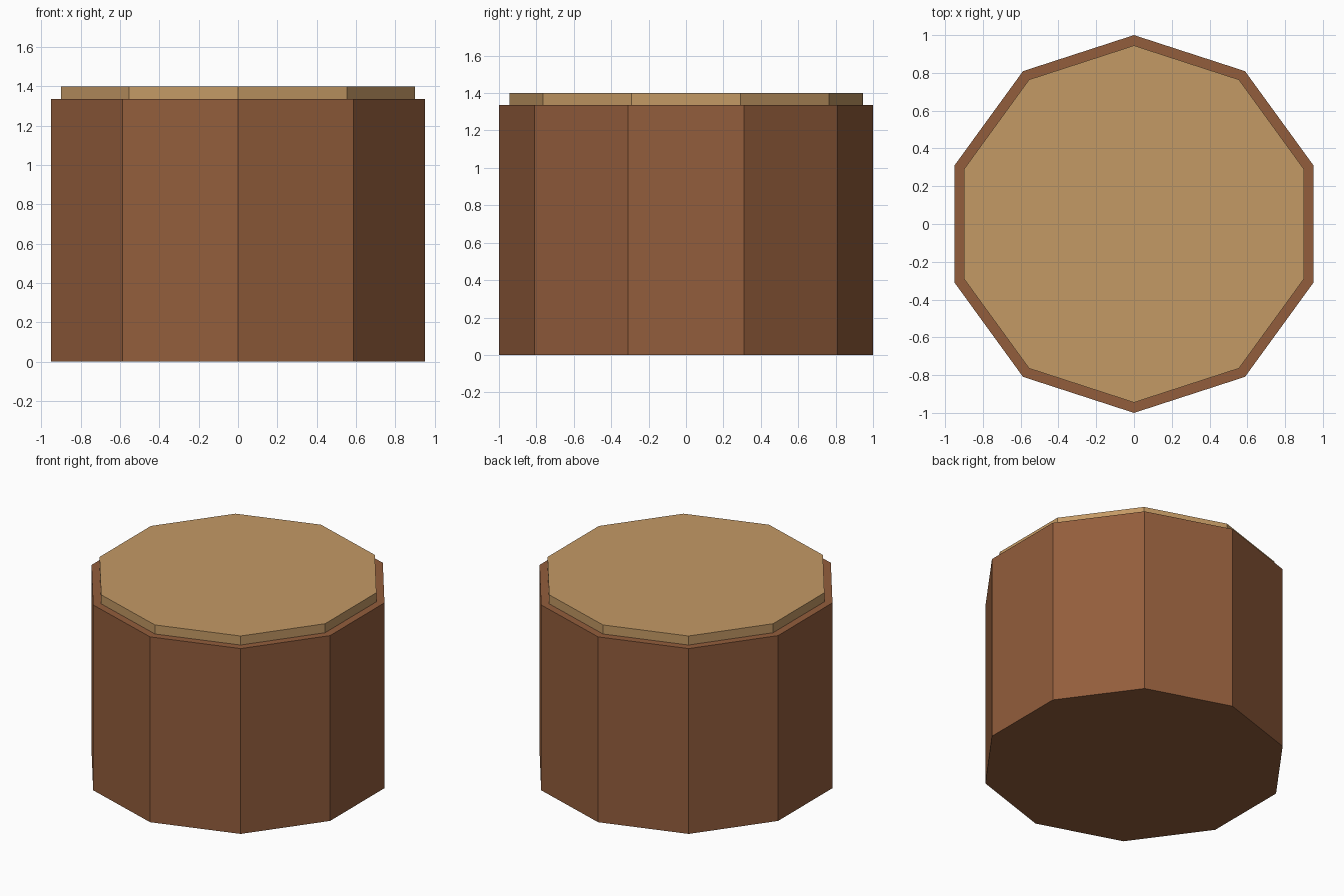
import bpy

if "Cube" in bpy.data.objects:
    bpy.data.objects.remove(bpy.data.objects["Cube"])


def prism(name, radius, z0, z1, color):
    # ten-sided flat-shaded prism with a corner on the y axis
    bpy.ops.mesh.primitive_cylinder_add(vertices=10, radius=radius, depth=z1 - z0,
                                        location=(0, 0, (z0 + z1) / 2))
    obj = bpy.context.object
    obj.name = name
    mat = bpy.data.materials.new(name + "_colour")
    mat.diffuse_color = (*color, 1)
    mat.use_nodes = True
    mat.node_tree.nodes["Principled BSDF"].inputs["Base Color"].default_value = mat.diffuse_color
    obj.data.materials.append(mat)
    return obj


# bark-coloured trunk
prism("stump_trunk", 1.0, 0.0, 1.335, (0.29, 0.11, 0.045))
# pale cut-wood disc on top
prism("cut_wood_top", 0.945, 1.335, 1.40, (0.55, 0.32, 0.13))
